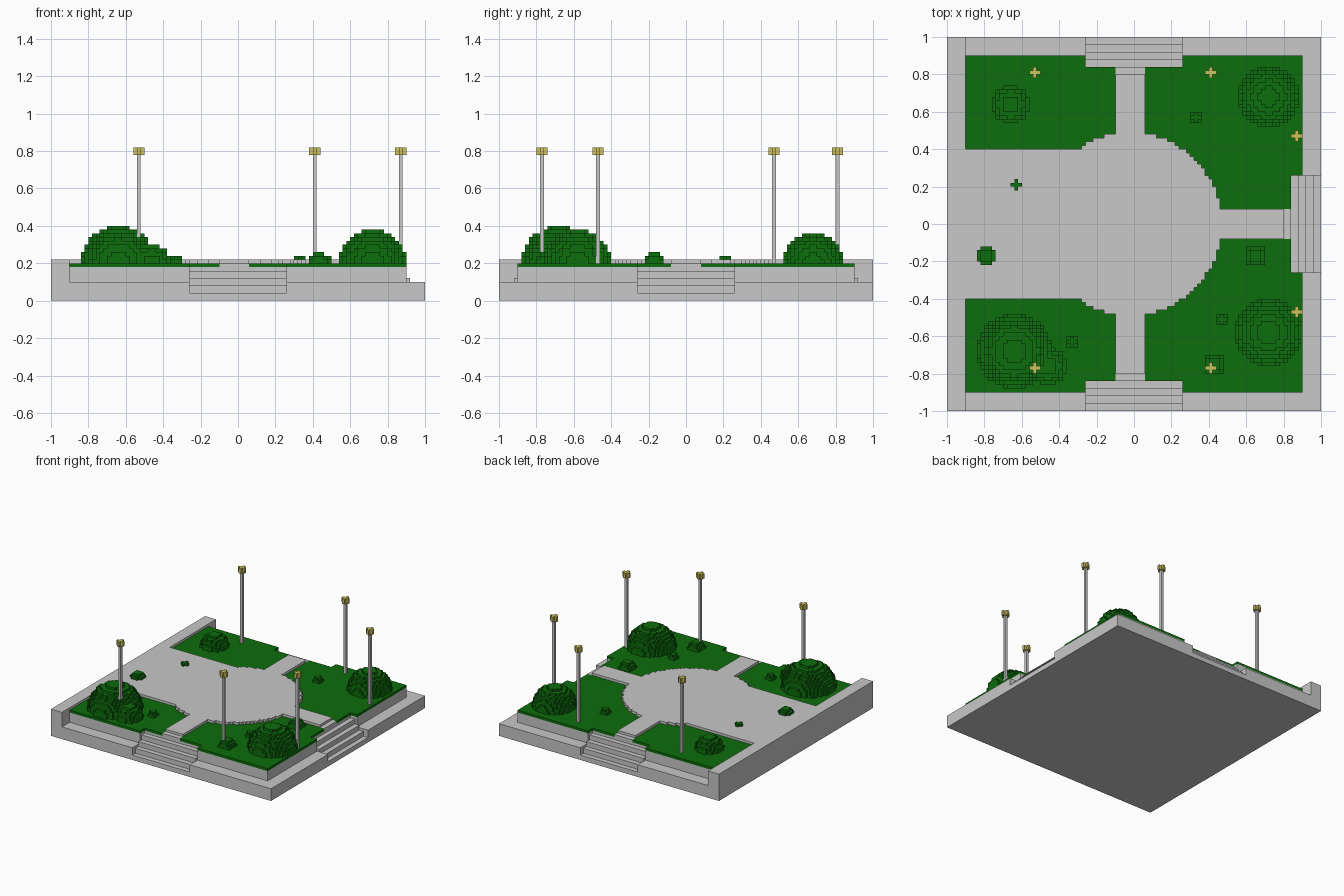
import bpy, bmesh, math

cube = bpy.data.objects.get("Cube")
if cube:
    bpy.data.objects.remove(cube)

U = 0.02  # block size


def material(name, rgb):
    mat = bpy.data.materials.new(name)
    mat.use_nodes = True
    mat.diffuse_color = (*rgb, 1)
    mat.node_tree.nodes["Principled BSDF"].inputs["Base Color"].default_value = (*rgb, 1)
    return mat


STONE = material("pale stone", (0.58, 0.58, 0.58))
GREEN = material("leaf green", (0.004, 0.155, 0.004))
YELLOW = material("lamp yellow", (0.6, 0.54, 0.11))


def finish(bm, name, mat):
    mesh = bpy.data.meshes.new(name)
    bm.to_mesh(mesh)
    bm.free()
    mesh.materials.append(mat)
    obj = bpy.data.objects.new(name, mesh)
    bpy.context.collection.objects.link(obj)
    return obj


def prism(name, outline, z0, z1, mat=STONE):
    """Extrude a flat outline between two heights."""
    bm = bmesh.new()
    face = bm.faces.new([bm.verts.new((x, y, z0)) for x, y in outline])
    top = bmesh.ops.extrude_face_region(bm, geom=[face])["geom"]
    for v in top:
        if isinstance(v, bmesh.types.BMVert):
            v.co.z = z1
    bmesh.ops.recalc_face_normals(bm, faces=bm.faces)
    return finish(bm, name, mat)


def blocks(name, cells, mat):
    """Skin a set of grid cells, keeping only the exposed faces."""
    cells = set(cells)
    bm = bmesh.new()
    verts = {}
    for cell in cells:
        for a in range(3):
            b, c = (a + 1) % 3, (a + 2) % 3
            for side in (0, 1):
                near = list(cell)
                near[a] += 2 * side - 1
                if tuple(near) in cells:
                    continue
                quad = []
                for db, dc in ((0, 0), (1, 0), (1, 1), (0, 1)):
                    p = list(cell)
                    p[a] += side
                    p[b] += db
                    p[c] += dc
                    p = tuple(p)
                    if p not in verts:
                        verts[p] = bm.verts.new([n * U for n in p])
                    quad.append(verts[p])
                bm.faces.new(quad if side else quad[::-1])
    bmesh.ops.dissolve_limit(bm, angle_limit=0.01, verts=bm.verts, edges=bm.edges)
    return finish(bm, name, mat)


STAIR = 0.26  # half width of each stair


def notched_square(half, depth):
    """Square with stair notches on the front, back and left sides."""
    s = STAIR
    lower = [(-half, -half), (-s, -half), (-s, -depth), (s, -depth), (s, -half),
             (half, -half), (half, -s), (depth, -s)]
    return lower + [(x, -y) for x, y in reversed(lower)]


# Base slab, terrace and side wall
prism("base_slab", notched_square(1, 0.92), 0, 0.1)
prism("terrace", notched_square(0.9, 0.84), 0.1, 0.18)
prism("side_wall", [(-1, -1), (-0.9, -1), (-0.9, 1), (-1, 1)], 0.1, 0.22)

# Three stairs, four treads each
for label, angle in (("front", 0), ("left", 90), ("back", 180)):
    ca, sa = round(math.cos(math.radians(angle))), round(math.sin(math.radians(angle)))
    for n in range(4):
        y0, y1 = -1 + 0.04 * n, -0.96 + 0.04 * n
        rect = [(-STAIR, y0), (STAIR, y0), (STAIR, y1), (-STAIR, y1)]
        rect = [(x * ca - y * sa, x * sa + y * ca) for x, y in rect]
        prism(f"{label}_step_{n + 1}", rect, 0 if n < 2 else 0.1, 0.04 * (n + 1))


# Paving and lawn share one grid, split by rule
def is_stair(x, y):
    return (abs(x) < STAIR and abs(y) > 0.84) or (x > 0.84 and abs(y) < STAIR)


def is_paved(x, y):
    circle = math.hypot(x + 0.02, y) < 0.49
    court = x < -0.02 and abs(y) < 0.4
    cross_path = -0.1 < x < 0.06
    side_path = x > 0 and abs(y) < 0.08
    return circle or court or cross_path or side_path


paving, lawn = [], []
for i in range(-45, 45):
    for j in range(-45, 45):
        x, y = (i + 0.5) * U, (j + 0.5) * U
        if is_stair(x, y):
            continue
        if is_paved(x, y):
            paving.append((i, j, 9))
            if abs(y) < 0.8 and x < 0.8:
                paving.append((i, j, 10))
        else:
            lawn.append((i, j, 9))
blocks("paving", paving, STONE)
blocks("lawn", lawn, GREEN)


# Domed bushes: centre x, centre y, radius
def dome(cx, cy, r):
    n = math.ceil(r / U) + 1
    ci, cj = math.floor(cx / U), math.floor(cy / U)
    for i in range(ci - n, ci + n + 1):
        for j in range(cj - n, cj + n + 1):
            for k in range(n):
                dx, dy, dz = (i + 0.5) * U - cx, (j + 0.5) * U - cy, (k + 0.5) * U
                if dx * dx + dy * dy + dz * dz < r * r:
                    yield (i, j, k + 10)


BUSHES = {
    "front_right_bush": [(-0.64, -0.68, 0.2), (-0.46, -0.76, 0.1)],
    "front_left_bush": [(0.72, -0.58, 0.18)],
    "back_left_bush": [(0.72, 0.68, 0.16)],
    "back_right_bush": [(-0.66, 0.64, 0.1)],
    "lamp_shrub": [(0.43, -0.75, 0.06)],
    "stair_shrub": [(0.65, -0.17, 0.06)],
    "court_shrub": [(-0.79, -0.17, 0.06)],
    "court_sprout": [(-0.63, 0.21, 0.04)],
    "front_right_sprout": [(-0.33, -0.63, 0.04)],
    "front_left_sprout": [(0.47, -0.51, 0.04)],
    "back_left_sprout": [(0.33, 0.57, 0.04)],
}
for name, domes in BUSHES.items():
    blocks(name, [c for d in domes for c in dome(*d)], GREEN)

# Lamp posts with cross-shaped heads
LAMPS = [(-0.53, 0.81), (0.41, 0.81), (0.87, 0.47),
         (0.87, -0.47), (0.41, -0.77), (-0.53, -0.77)]
for n, (x, y) in enumerate(LAMPS, 1):
    i, j = math.floor(x / U), math.floor(y / U)
    blocks(f"lamp_post_{n}", [(i, j, k) for k in range(10, 39)], STONE)
    blocks(f"lamp_head_{n}", [(i + a, j + b, k) for k in (39, 40) for a in (-1, 0, 1)
                              for b in (-1, 0, 1) if a * b == 0], YELLOW)
